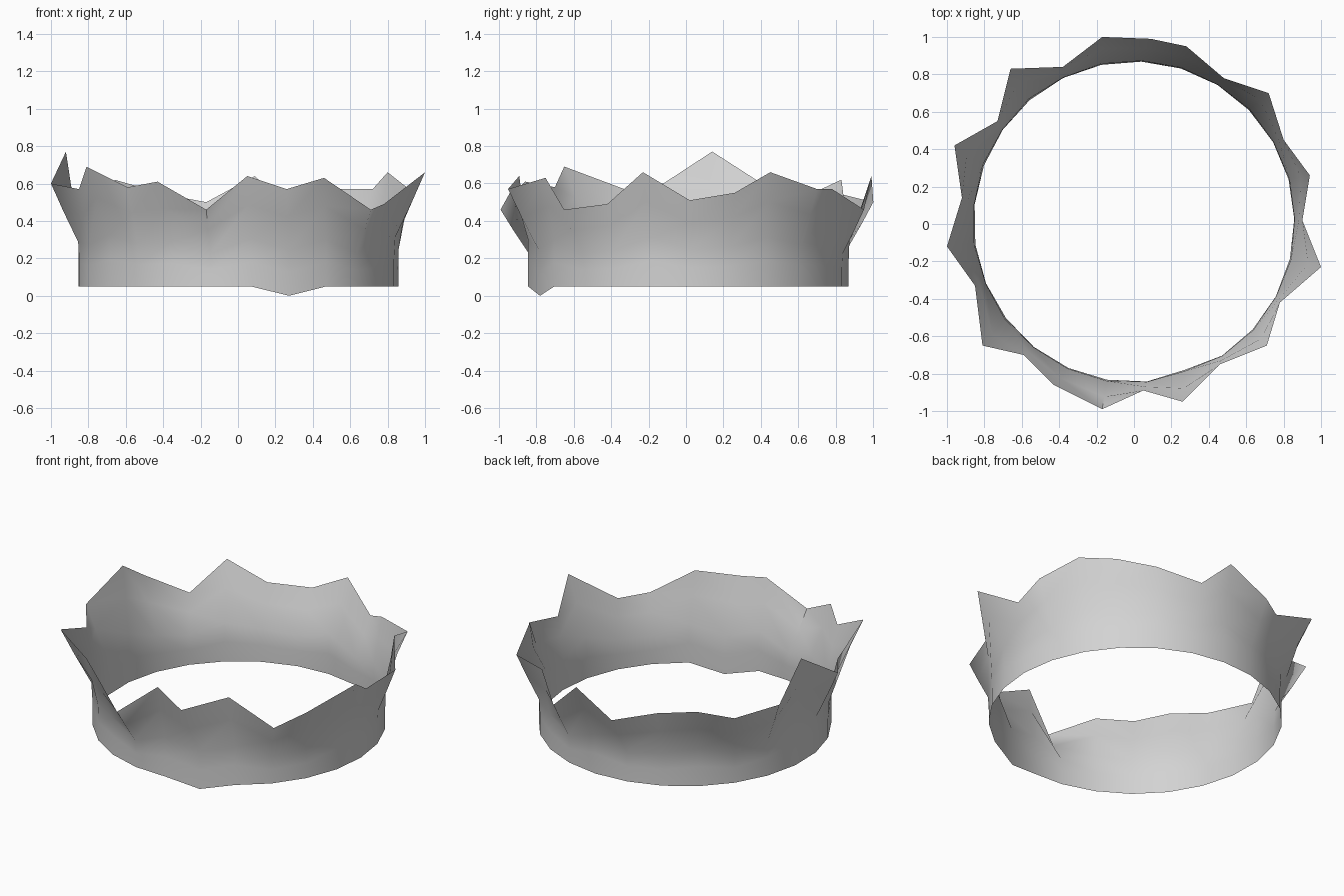
import bpy
import bmesh
import math
from mathutils import Vector

default_cube = bpy.data.objects.get("Cube")
if default_cube:
    bpy.data.objects.remove(default_cube, do_unlink=True)

# Jagged rim points, clockwise from the back
RIM = [
    (0.09, 0.99, 0.64), (0.28, 0.95, 0.46), (0.48, 0.78, 0.57),
    (0.72, 0.70, 0.57), (0.80, 0.45, 0.66), (0.94, 0.26, 0.55),
    (0.90, 0.02, 0.51), (1.0, -0.23, 0.66), (0.78, -0.42, 0.49),
    (0.71, -0.65, 0.46), (0.46, -0.75, 0.63), (0.26, -0.95, 0.57),
    (0.05, -0.89, 0.64), (-0.17, -0.99, 0.46), (-0.43, -0.86, 0.61),
    (-0.59, -0.70, 0.58), (-0.81, -0.65, 0.69), (-0.85, -0.33, 0.57),
    (-1.0, -0.12, 0.60), (-0.92, 0.14, 0.77), (-0.96, 0.42, 0.59),
    (-0.73, 0.55, 0.49), (-0.66, 0.83, 0.62), (-0.38, 0.84, 0.54),
    (-0.17, 1.0, 0.50),
]
SIDES = len(RIM)
BASE_RADIUS = 0.857
BASE_HEIGHT = 0.05
DROOP_INDEX = 11
# Wall profile: (height fraction, outward flare fraction)
PROFILE = [(0, 0), (0.22, 0.0), (0.43, 0.04), (0.74, 0.58), (1, 1)]


def base_point(index):
    """Point on the round lower edge, with one sagging corner."""
    angle = math.radians(87.4) - index * math.tau / SIDES
    sags = index == DROOP_INDEX
    radius = BASE_RADIUS - (0.02 if sags else 0)
    height = 0 if sags else BASE_HEIGHT
    return Vector((radius * math.cos(angle), radius * math.sin(angle) + 0.012, height))


def wall_column(bm, index):
    """Vertices from the lower edge up to the rim."""
    low, high = base_point(index), Vector(RIM[index])
    column = []
    for rise, flare in PROFILE:
        point = low.lerp(high, flare)
        point.z = low.z + (high.z - low.z) * rise
        column.append(bm.verts.new(point))
    return column


# Matte grey
grey = bpy.data.materials.new("light_grey")
grey.use_nodes = True
color = (0.65, 0.65, 0.65, 1)
grey.diffuse_color = color
grey.node_tree.nodes["Principled BSDF"].inputs["Base Color"].default_value = color

# Open ring wall
bm = bmesh.new()
columns = [wall_column(bm, i) for i in range(SIDES)]
for i, column in enumerate(columns):
    following = columns[(i + 1) % SIDES]
    for row in range(len(PROFILE) - 1):
        bm.faces.new((following[row], column[row], column[row + 1], following[row + 1]))
mesh = bpy.data.meshes.new("jagged_ring")
bm.to_mesh(mesh)
bm.free()
mesh.materials.append(grey)

ring = bpy.data.objects.new("jagged_ring", mesh)
bpy.context.collection.objects.link(ring)
bpy.context.view_layer.objects.active = ring
ring.select_set(True)
bpy.ops.object.shade_smooth_by_angle(angle=math.radians(60))
